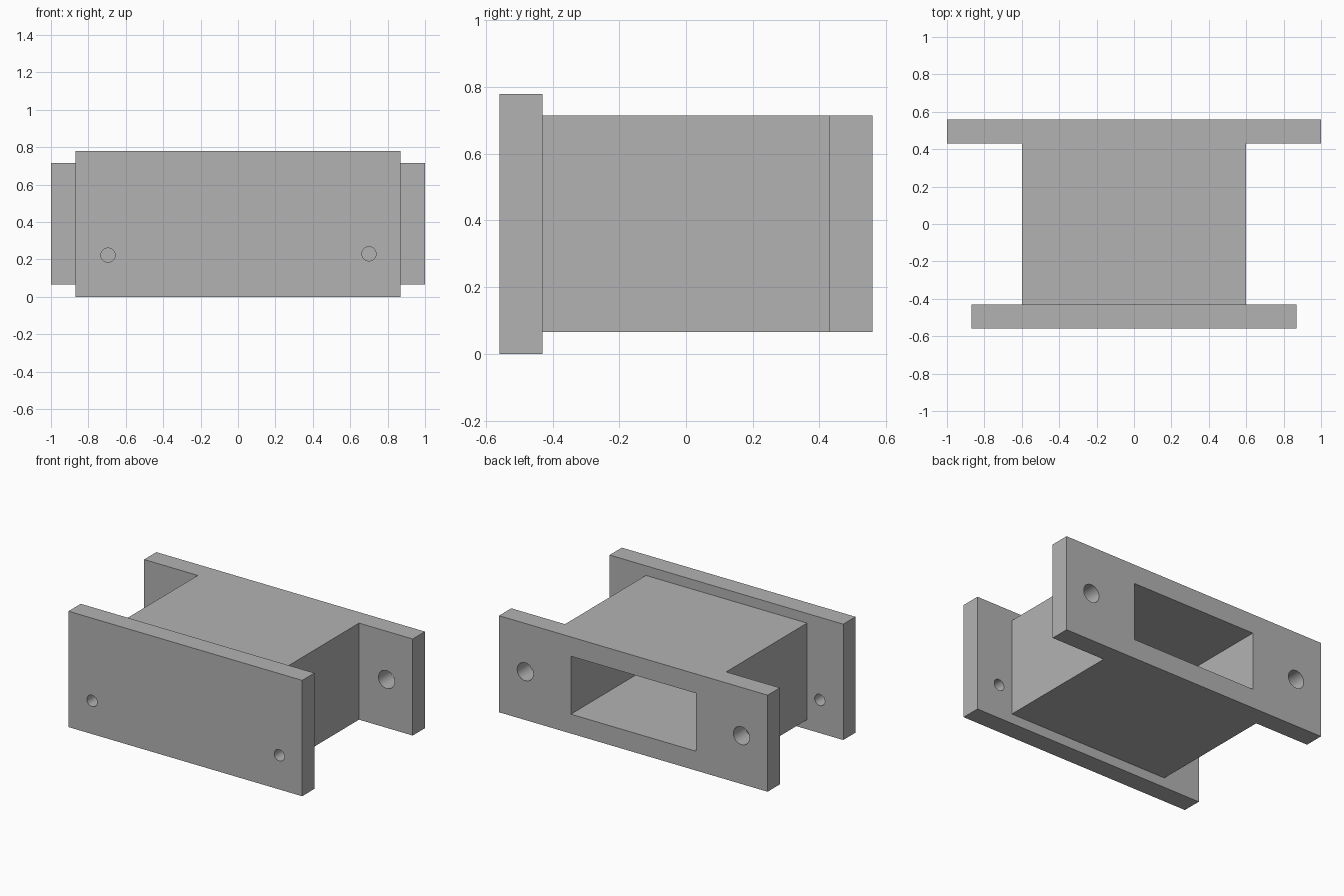
import bpy, bmesh, math
from mathutils import Matrix, Vector

cube = bpy.data.objects.get("Cube")
if cube:
    bpy.data.objects.remove(cube, do_unlink=True)

# Main dimensions
FRONT, BACK = -0.56, 0.56
WALL = 0.13
PLATE_HALF, PLATE_TOP = 0.87, 0.78
SLEEVE_HALF, FLANGE_HALF = 0.60, 1.0
LOW, HIGH = 0.065, 0.715

grey = bpy.data.materials.new("plain_grey")
grey.use_nodes = True
grey.diffuse_color = (0.45, 0.45, 0.45, 1)
grey.node_tree.nodes["Principled BSDF"].inputs["Base Color"].default_value = grey.diffuse_color


def finish(name, bm):
    bmesh.ops.recalc_face_normals(bm, faces=bm.faces)
    mesh = bpy.data.meshes.new(name)
    bm.to_mesh(mesh)
    bm.free()
    mesh.materials.append(grey)
    obj = bpy.data.objects.new(name, mesh)
    bpy.context.collection.objects.link(obj)
    return obj


def prism(name, outline, z0, z1):
    """Extrude a plan outline upwards."""
    bm = bmesh.new()
    face = bm.faces.new([bm.verts.new((x, y, z0)) for x, y in outline])
    top = bmesh.ops.extrude_face_region(bm, geom=[face])["geom"]
    bmesh.ops.translate(bm, vec=(0, 0, z1 - z0),
                        verts=[v for v in top if isinstance(v, bmesh.types.BMVert)])
    return finish(name, bm)


def box(name, half, y0, y1, z0, z1):
    return prism(name, [(-half, y0), (half, y0), (half, y1), (-half, y1)], z0, z1)


def drill(name, x, y, z, radius):
    """Cylinder along y, long enough to pass through one plate."""
    bm = bmesh.new()
    bmesh.ops.create_cone(bm, cap_ends=True, segments=48, radius1=radius, radius2=radius,
                          depth=WALL * 2,
                          matrix=Matrix.Translation(Vector((x, y, z))) @ Matrix.Rotation(math.pi / 2, 4, "X"))
    return finish(name, bm)


def combine(target, other, operation):
    """Apply a boolean and remove the helper."""
    bpy.context.view_layer.objects.active = target
    mod = target.modifiers.new(other.name, "BOOLEAN")
    mod.operation, mod.solver, mod.object = operation, "EXACT", other
    bpy.ops.object.modifier_apply(modifier=mod.name)
    bpy.data.objects.remove(other, do_unlink=True)


# Sleeve and rear mounting flange share one T-shaped plan
inner_front, inner_back = FRONT + WALL, BACK - WALL
right_side = [(SLEEVE_HALF, inner_front - WALL / 2), (SLEEVE_HALF, inner_back),
              (FLANGE_HALF, inner_back), (FLANGE_HALF, BACK)]
outline = right_side + [(-x, y) for x, y in reversed(right_side)]
housing = prism("flanged_housing", outline, LOW, HIGH)

# Front cover plate
combine(housing, box("front_plate", PLATE_HALF, FRONT, inner_front, 0, PLATE_TOP), "UNION")

# Pocket opening through the rear flange up to the front plate
combine(housing, box("pocket", 0.465, inner_front, BACK + WALL, LOW + WALL, HIGH - WALL), "DIFFERENCE")

# Screw holes in the flange ears and the front plate
mid = (LOW + HIGH) / 2
for name, x, y, z, radius in (("left_flange_hole", 0.805, BACK - WALL / 2, mid, 0.06),
                              ("right_flange_hole", -0.805, BACK - WALL / 2, mid, 0.06),
                              ("left_plate_hole", 0.70, FRONT + WALL / 2, 0.23, 0.038),
                              ("right_plate_hole", -0.695, FRONT + WALL / 2, 0.223, 0.038)):
    combine(housing, drill(name, x, y, z, radius), "DIFFERENCE")

# Smooth hole walls, crisp edges elsewhere
bpy.ops.object.select_all(action="DESELECT")
housing.select_set(True)
bpy.context.view_layer.objects.active = housing
bpy.ops.object.shade_smooth_by_angle(angle=math.radians(30))
